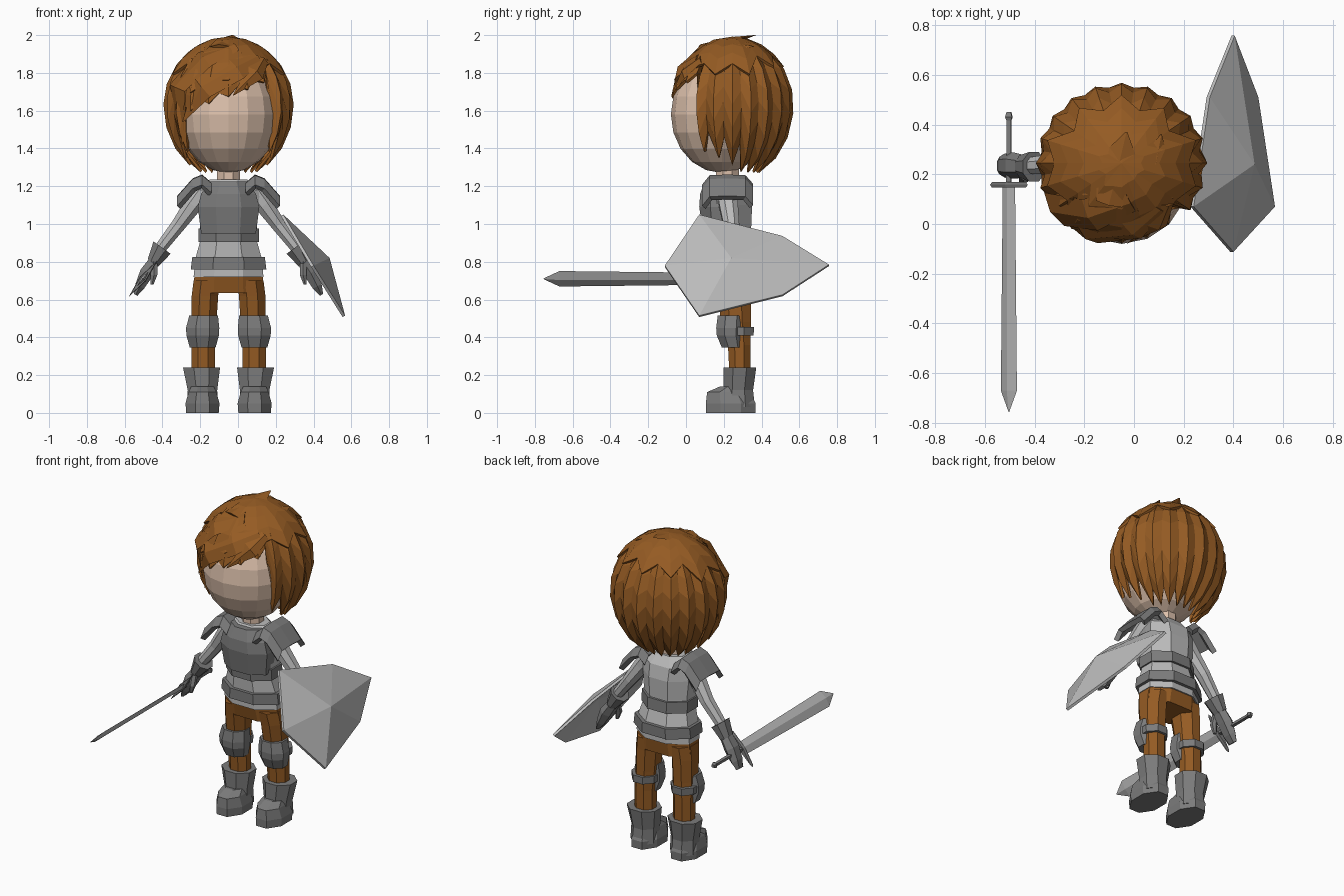
import bpy, bmesh
from math import sin, cos, pi, radians, sqrt, acos
from mathutils import Vector

if "Cube" in bpy.data.objects:
    bpy.data.objects.remove(bpy.data.objects["Cube"])

CX = -0.05  # body centre line


def material(name, rgb):
    m = bpy.data.materials.new(name)
    m.use_nodes = True
    m.diffuse_color = (*rgb, 1)
    m.node_tree.nodes["Principled BSDF"].inputs["Base Color"].default_value = (*rgb, 1)
    return m


skin = material("skin", (0.72, 0.53, 0.41))
brown = material("brown", (0.30, 0.105, 0.017))
steel = material("light_steel", (0.50, 0.50, 0.50))
iron = material("dark_iron", (0.20, 0.20, 0.20))


def build(name, verts, faces, mat, thickness=0.0):
    me = bpy.data.meshes.new(name)
    bm = bmesh.new()
    vs = [bm.verts.new(v) for v in verts]
    for f in faces:
        bm.faces.new([vs[i] for i in f])
    bmesh.ops.recalc_face_normals(bm, faces=bm.faces)
    bm.to_mesh(me)
    bm.free()
    me.materials.append(mat)
    ob = bpy.data.objects.new(name, me)
    bpy.context.collection.objects.link(ob)
    if thickness:
        mod = ob.modifiers.new("thickness", "SOLIDIFY")
        mod.thickness = thickness
        mod.offset = -1
    return ob


def loft(name, rings, mat):
    """Skin a list of equal closed rings and cap both ends."""
    n = len(rings[0])
    faces = [(r * n + i, r * n + (i + 1) % n, (r + 1) * n + (i + 1) % n, (r + 1) * n + i)
             for r in range(len(rings) - 1) for i in range(n)]
    last = (len(rings) - 1) * n
    faces += [tuple(range(n)), tuple(range(last, last + n))]
    return build(name, [v for r in rings for v in r], faces, mat)


def tube(name, stations, mat, side=1, tilt=0, n=8):
    """Stations are (offset from centre line, y, z, half width, half depth)."""
    t, rings = radians(tilt), []
    for off, y, z, rx, ry in stations:
        ring = []
        for i in range(n):
            a = (i + 0.5) * 2 * pi / n
            u, v = rx * cos(a) / cos(pi / n), ry * sin(a) / cos(pi / n)
            ring.append((CX + side * (off + u * cos(t)), y + v, z + u * sin(t)))
        rings.append(ring)
    return loft(name, rings, mat)


# Head and neck
bm = bmesh.new()
bmesh.ops.create_uvsphere(bm, u_segments=16, v_segments=10, radius=1)
for v in bm.verts:
    v.co = (CX + v.co.x * 0.27, 0.19 + v.co.y * 0.27, 1.58 + v.co.z * 0.31)
me = bpy.data.meshes.new("head")
bm.to_mesh(me)
bm.free()
me.materials.append(skin)
bpy.context.collection.objects.link(bpy.data.objects.new("head", me))
tube("neck", [(0, .22, 1.19, .06, .06), (0, .22, 1.33, .06, .06)], skin)

# Hair: ridged shells over an egg shape
HC = Vector((CX, 0.245, 1.63))


def egg(deg, z, k=1.0):
    h = z - HC.z
    r = sqrt(max(0, 1 - (h / (0.355 if h > 0 else 0.40)) ** 2))
    a = radians(deg)
    return HC + k * Vector((0.345 * r * sin(a), -0.325 * r * cos(a), h))


def strands_edge(deg, valley):
    m = abs(deg)
    if -50 < deg < 50:
        return 1.695 + 0.0021 * deg + (0.02 if valley else -0.02)
    z = 1.39 - 0.12 * min(1, (m - 50) / 60)
    return z + (0.12 if m < 110 else 0.06) * valley


def crown_edge(deg, valley):
    if -50 < deg < 50:
        return 1.76 + 0.0018 * deg + 0.03 * valley
    return (1.83 if abs(deg) > 110 else 1.79) + 0.06 * valley


def hair_shell(name, n, rows, k, dent, edge):
    verts, faces = [egg(0, HC.z + 0.355, k)], []
    for i in range(n):
        deg = (i * 360 / n + 180) % 360 - 180
        valley = i % 2
        h = edge(deg, valley) - HC.z
        end = acos(max(-1, min(1, h / (0.355 if h > 0 else 0.40))))
        for j in range(1, rows + 1):
            p = end * j / rows
            z = HC.z + cos(p) * (0.355 if cos(p) > 0 else 0.40)
            verts.append(egg(deg, z, k - dent * valley * min(1, 1.3 * sin(p))))
    for i in range(n):
        a, b = 1 + i * rows, 1 + (i + 1) % n * rows
        faces.append((0, a, b))
        faces += [(a + j, a + j + 1, b + j + 1, b + j) for j in range(rows - 1)]
    return build(name, verts, faces, brown, 0.015)


hair_shell("hair_strands", 40, 8, 1.0, 0.055, strands_edge)
hair_shell("hair_crown", 20, 4, 1.02, 0.02, crown_edge)


def lock(name, pts, width, height=0.02):
    pts, rings = [Vector(p) for p in pts], []
    for i, p in enumerate(pts):
        t = pts[min(i + 1, len(pts) - 1)] - pts[max(i - 1, 0)]
        out = (p - HC).normalized()
        s = out.cross(t).normalized()
        f = 0.04 if i == len(pts) - 1 else (0.6 if i == 0 else 1)
        w, h = s * width * f, out * height * f
        rings.append([p + w, p + h, p - w, p - h])
    return loft(name, rings, brown)


# Swept fringe and crown tufts
fringe = [
    ([(38, 1.88), (8, 1.82), (-24, 1.72), (-46, 1.54)], 0.07),
    ([(46, 1.87), (28, 1.80), (4, 1.68)], 0.05),
    ([(12, 1.94), (-30, 1.87), (-54, 1.72), (-56, 1.42)], 0.08),
]
for path, w in fringe:
    lock("fringe_lock", [egg(d, z, 1.005) for d, z in path], w)
lock("crown_tuft", [(-.10, .08, 1.94), (-.06, .24, 1.97), (-.03, .37, 2.0)], 0.09)
lock("crown_tuft", [(.04, .10, 1.92), (.08, .24, 1.94), (.11, .36, 1.94)], 0.07)
lock("crown_tuft", [(-.20, .12, 1.90), (-.20, .26, 1.92), (-.19, .38, 1.92)], 0.07)

# Torso
tube("shirt", [(0, .25, .72, .185, .125), (0, .25, .82, .175, .125), (0, .235, .91, .15, .115),
               (0, .23, .98, .15, .115), (0, .22, 1.1, .16, .13), (0, .22, 1.18, .165, .115),
               (0, .22, 1.235, .10, .075)], steel)
tube("breastplate", [(0, .18, .95, .145, .09), (0, .17, 1.09, .163, .10),
                     (0, .17, 1.16, .145, .095), (0, .175, 1.225, .10, .075)], iron)
tube("waist_band", [(0, .235, .905, .16, .13), (0, .23, .975, .16, .13)], iron)
tube("belt", [(0, .25, .76, .20, .145), (0, .25, .825, .192, .145)], iron)
tube("trouser_hips", [(0, .255, .635, .19, .10), (0, .25, .73, .18, .118)], brown)

# Limbs, mirrored over the centre line
for side, label in ((1, "left_"), (-1, "right_")):
    def part(name, stations, mat, tilt=0, n=8):
        return tube(label + name, stations, mat, side, tilt, n)

    part("trouser_leg", [(.135, .285, .2, .062, .055), (.135, .282, .36, .062, .06),
                         (.13, .265, .48, .066, .078), (.125, .255, .62, .07, .09),
                         (.115, .25, .70, .07, .10)], brown)
    part("knee_guard", [(.137, .25, .345, .068, .06), (.137, .235, .41, .086, .072),
                        (.137, .235, .45, .088, .075), (.132, .24, .515, .076, .072)], iron)
    part("knee_strap", [(.137, .27, .41, .078, .088), (.137, .27, .455, .08, .09)], iron)
    part("boot_shaft", [(.138, .28, .03, .08, .085), (.138, .277, .12, .078, .078),
                        (.143, .285, .24, .098, .087)], iron)
    part("boot_foot", [(.138, .237, 0, .086, .13), (.138, .237, .05, .09, .132),
                       (.138, .225, .11, .074, .113), (.138, .25, .14, .06, .07)], iron)

    part("sleeve", [(.13, .22, 1.18, .055, .055), (.19, .225, 1.10, .048, .05),
                    (.265, .24, .995, .038, .042), (.37, .235, .86, .03, .032)], steel, 36)
    part("gauntlet_cuff", [(.352, .23, .875, .056, .06), (.40, .232, .795, .034, .044)], iron, 36)
    part("hand", [(.395, .232, .80, .03, .04), (.435, .235, .74, .036, .046),
                  (.47, .235, .67, .026, .042), (.492, .235, .625, .01, .03)], iron, 30, 6)
    part("thumb", [(.395, .20, .79, .018, .02), (.395, .18, .73, .018, .018),
                   (.405, .18, .68, .008, .01)], iron, 0, 6)

    # Pauldron: bent plate with dropped front and back edges
    profile = [(.09, 1.215), (.14, 1.258), (.19, 1.238), (.272, 1.145)]
    rows = [(.085, -.05), (.125, 0), (.22, .004), (.315, 0), (.355, -.045)]
    m = len(profile)
    build(label + "pauldron",
          [(CX + side * o, y, z + d) for y, d in rows for o, z in profile],
          [(r * m + i, r * m + i + 1, (r + 1) * m + i + 1, (r + 1) * m + i)
           for r in range(len(rows) - 1) for i in range(m - 1)], iron, 0.03)

# Shield: six-sided outline raised to one peak
outline = [(.24, .07, 1.05), (.40, -.112, .78), (.567, .07, .515),
           (.50, .51, .625), (.405, .757, .785), (.305, .51, .937)]
back = [(x - .013, y, z - .008) for x, y, z in outline]
build("shield", outline + back + [(.485, .24, .82), (.445, .24, .80)],
      [(i, (i + 1) % 6, 12) for i in range(6)]
      + [((i + 1) % 6 + 6, i + 6, 13) for i in range(6)]
      + [(i, i + 6, (i + 1) % 6 + 6, (i + 1) % 6) for i in range(6)], steel)

# Sword, laid along y with its width on a slant
GRIP = Vector((-.503, 0, .71))
WIDE, THIN = Vector((.62, 0, .785)), Vector((.785, 0, -.62))


def bar(name, stations, mat):
    """Diamond section; stations are (y, half width, half thickness)."""
    loft(name, [[GRIP + Vector((0, y, 0)) + d for d in
                 (WIDE * w, THIN * t, WIDE * -w, THIN * -t)] for y, w, t in stations], mat)


bar("sword_blade", [(.16, .04, .011), (-.67, .052, .011), (-.755, .002, .002)], steel)
bar("sword_guard", [(.168, .11, .016), (.158, .122, .02), (.146, .11, .016)], iron)
bar("sword_handle", [(.15, .014, .014), (.43, .012, .012)], iron)
bar("sword_pommel", [(.415, .012, .012), (.43, .02, .02), (.45, .012, .012)], iron)
